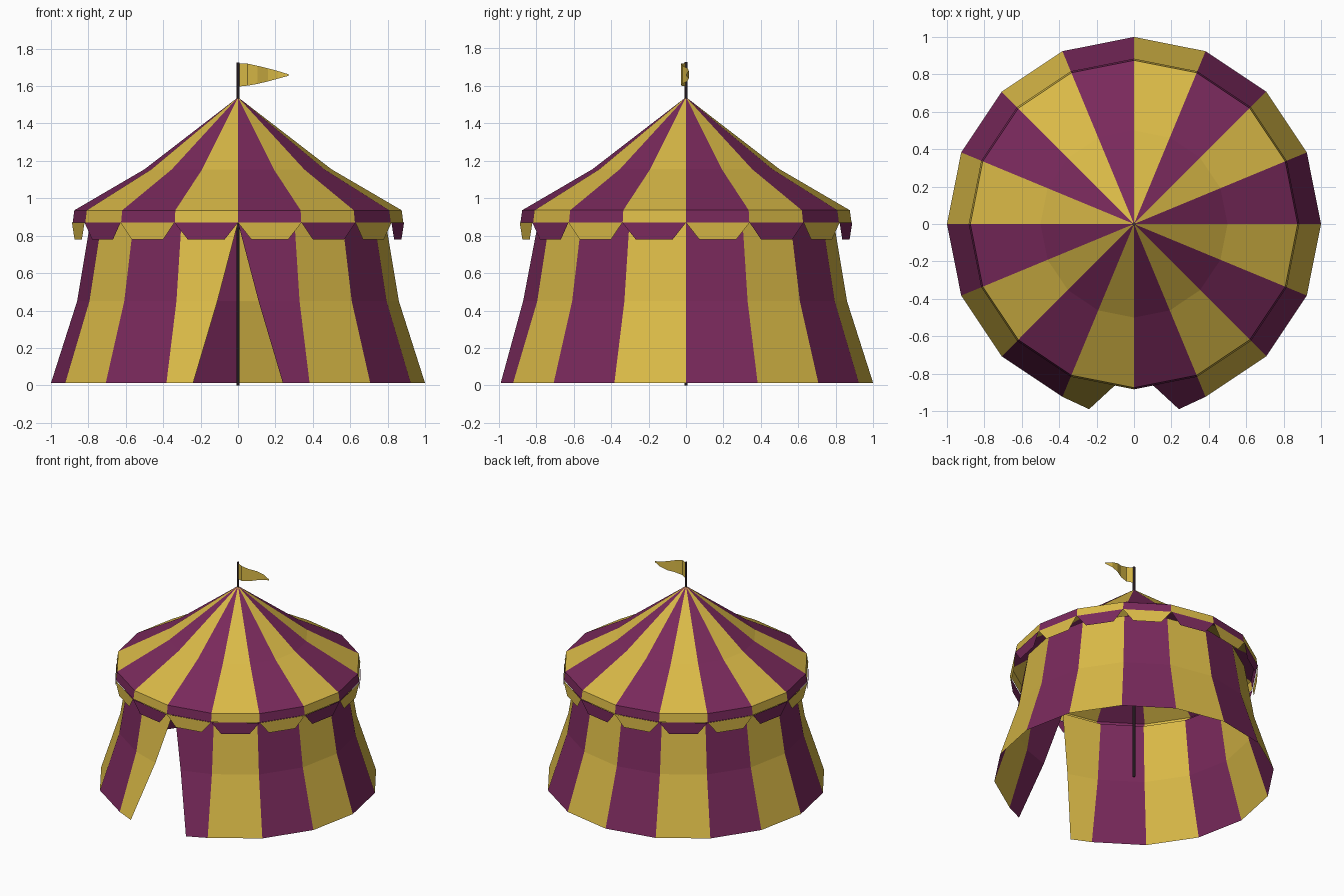
import bpy, bmesh, math
from mathutils import Vector

if "Cube" in bpy.data.objects:
    bpy.data.objects.remove(bpy.data.objects["Cube"])

N = 16


def material(name, rgb):
    m = bpy.data.materials.new(name)
    m.diffuse_color = (*rgb, 1)
    m.use_nodes = True
    m.node_tree.nodes["Principled BSDF"].inputs["Base Color"].default_value = m.diffuse_color
    return m


PURPLE = material("purple_cloth", (0.19, 0.022, 0.105))
YELLOW = material("yellow_cloth", (0.70, 0.49, 0.063))
DARK = material("dark_wood", (0.05, 0.03, 0.04))


def ring_point(k, r, z):
    a = 2 * math.pi * k / N
    return Vector((r * math.cos(a), r * math.sin(a), z))


def make_object(name, faces, mats):
    """faces: list of (points, material index)"""
    bm = bmesh.new()
    for pts, mi in faces:
        bm.faces.new([bm.verts.new(p) for p in pts]).material_index = mi
    bmesh.ops.remove_doubles(bm, verts=bm.verts, dist=1e-4)
    me = bpy.data.meshes.new(name)
    bm.to_mesh(me)
    bm.free()
    for m in mats:
        me.materials.append(m)
    ob = bpy.data.objects.new(name, me)
    bpy.context.collection.objects.link(ob)
    return ob


def striped_panels(profile, k):
    """Faces of one gore, following a (radius, z) profile from bottom to top"""
    out = []
    for (r0, z0), (r1, z1) in zip(profile, profile[1:]):
        pts = [ring_point(k, r0, z0), ring_point(k + 1, r0, z0), ring_point(k + 1, r1, z1)]
        if r1 > 0:
            pts.append(ring_point(k, r1, z1))
        out.append((pts, k % 2))
    return out


# Walls: flared panels, the two front ones are pulled-back door flaps
wall = [(1.0, 0.012), (0.86, 0.45), (0.79, 0.87)]
door = [(0.24, -0.99, 0.012), (0.11, -0.87, 0.45), (0, -0.79, 0.87)]
faces = []
for k in range(N):
    if k not in (11, 12):
        faces += striped_panels(wall, k)
for side, k_out, mi in ((-1, 11, 1), (1, 13, 0)):
    inner = [Vector((side * x, y, z)) for x, y, z in door]
    outer = [ring_point(k_out, r, z) for r, z in wall]
    for i in range(2):
        pts = [inner[i], outer[i], outer[i + 1], inner[i + 1]]
        faces.append((pts if side > 0 else pts[::-1], mi))
make_object("tent_walls", faces, (PURPLE, YELLOW))

# Roof with its eave band
roof = [(0.884, 0.87), (0.875, 0.936), (0.5, 1.155), (0, 1.54)]
make_object("roof", [f for k in range(N) for f in striped_panels(roof, k)], (PURPLE, YELLOW))

# Valance: tapered tabs in the opposite colour to the band above
faces = []
for k in range(N):
    a, b = ring_point(k, 0.888, 0.87), ring_point(k + 1, 0.888, 0.87)
    drop = Vector((0, 0, -0.09))
    faces.append(([a, a.lerp(b, 0.21) + drop, a.lerp(b, 0.79) + drop, b], (k + 1) % 2))
make_object("valance", faces, (PURPLE, YELLOW))

# Centre pole
bpy.ops.mesh.primitive_cylinder_add(vertices=8, radius=0.009, depth=1.727, location=(0, 0, 0.8635))
pole = bpy.context.object
pole.name = "centre_pole"
pole.data.materials.append(DARK)

# Waving pennant: x, y, bottom z, top z
cols = [(0, 0, 1.597, 1.722), (0.05, -0.026, 1.602, 1.72), (0.105, -0.018, 1.612, 1.708),
        (0.16, 0.008, 1.625, 1.695), (0.215, 0.015, 1.64, 1.68), (0.27, 0.0, 1.655, 1.663)]
faces = [([(a[0], a[1], a[2]), (b[0], b[1], b[2]), (b[0], b[1], b[3]), (a[0], a[1], a[3])], 0)
         for a, b in zip(cols, cols[1:])]
make_object("pennant", faces, (YELLOW,))
